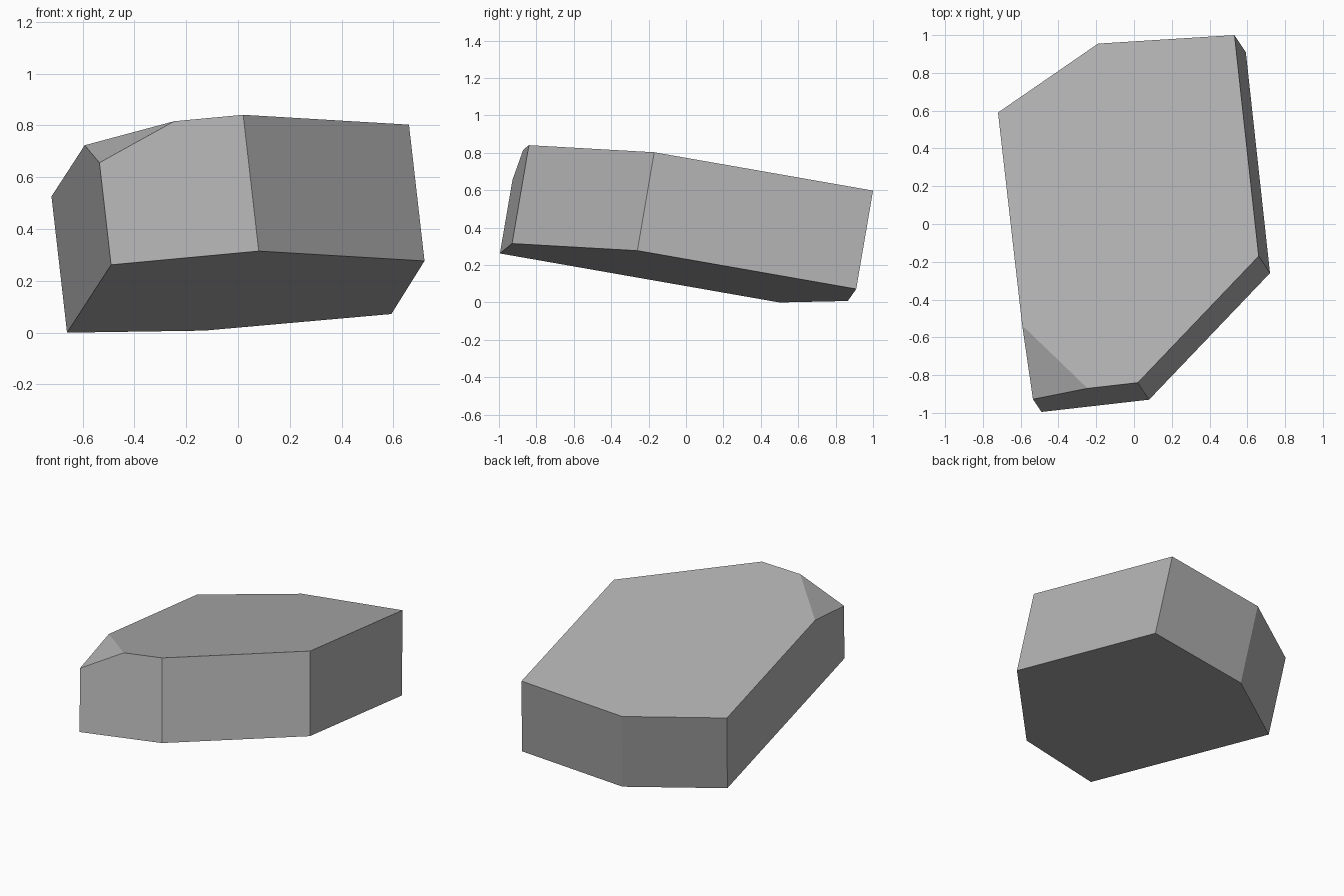
import bpy, bmesh
from mathutils import Vector

if "Cube" in bpy.data.objects:
    bpy.data.objects.remove(bpy.data.objects["Cube"])

# Single stone-grey colour
grey = bpy.data.materials.new("stone grey")
grey.diffuse_color = (0.45, 0.45, 0.45, 1)
grey.use_nodes = True
grey.node_tree.nodes["Principled BSDF"].inputs["Base Color"].default_value = grey.diffuse_color

# Tilted six-sided base outline and the slanted thickness of the slab
outline = [(-0.66, 0.50, 0.0), (-0.49, -0.995, 0.262), (0.08, -0.93, 0.315),
           (0.72, -0.26, 0.277), (0.592, 0.91, 0.072), (-0.13, 0.865, 0.008)]
thickness = Vector((-0.06, 0.09, 0.526))

bm = bmesh.new()
base = bm.faces.new([bm.verts.new(p) for p in outline])
walls = bmesh.ops.extrude_face_region(bm, geom=[base], use_keep_orig=True)
bmesh.ops.translate(bm, vec=thickness,
                    verts=[v for v in walls["geom"] if isinstance(v, bmesh.types.BMVert)])

# Chip off the upper front left corner with a cutting plane
a, b, c = Vector((-0.597, -0.54, 0.72)), Vector((-0.25, -0.875, 0.813)), Vector((-0.535, -0.932, 0.655))
normal = (b - a).cross(c - a).normalized()
if normal.z < 0:
    normal.negate()
cut = bmesh.ops.bisect_plane(bm, geom=bm.verts[:] + bm.edges[:] + bm.faces[:],
                             plane_co=a, plane_no=normal, clear_outer=True)
bmesh.ops.holes_fill(bm, edges=[e for e in bm.edges if e.is_boundary], sides=0)
bmesh.ops.recalc_face_normals(bm, faces=bm.faces[:])

# Stone slab object
mesh = bpy.data.meshes.new("stone_slab")
bm.to_mesh(mesh)
bm.free()
mesh.materials.append(grey)
bpy.context.collection.objects.link(bpy.data.objects.new("stone_slab", mesh))
